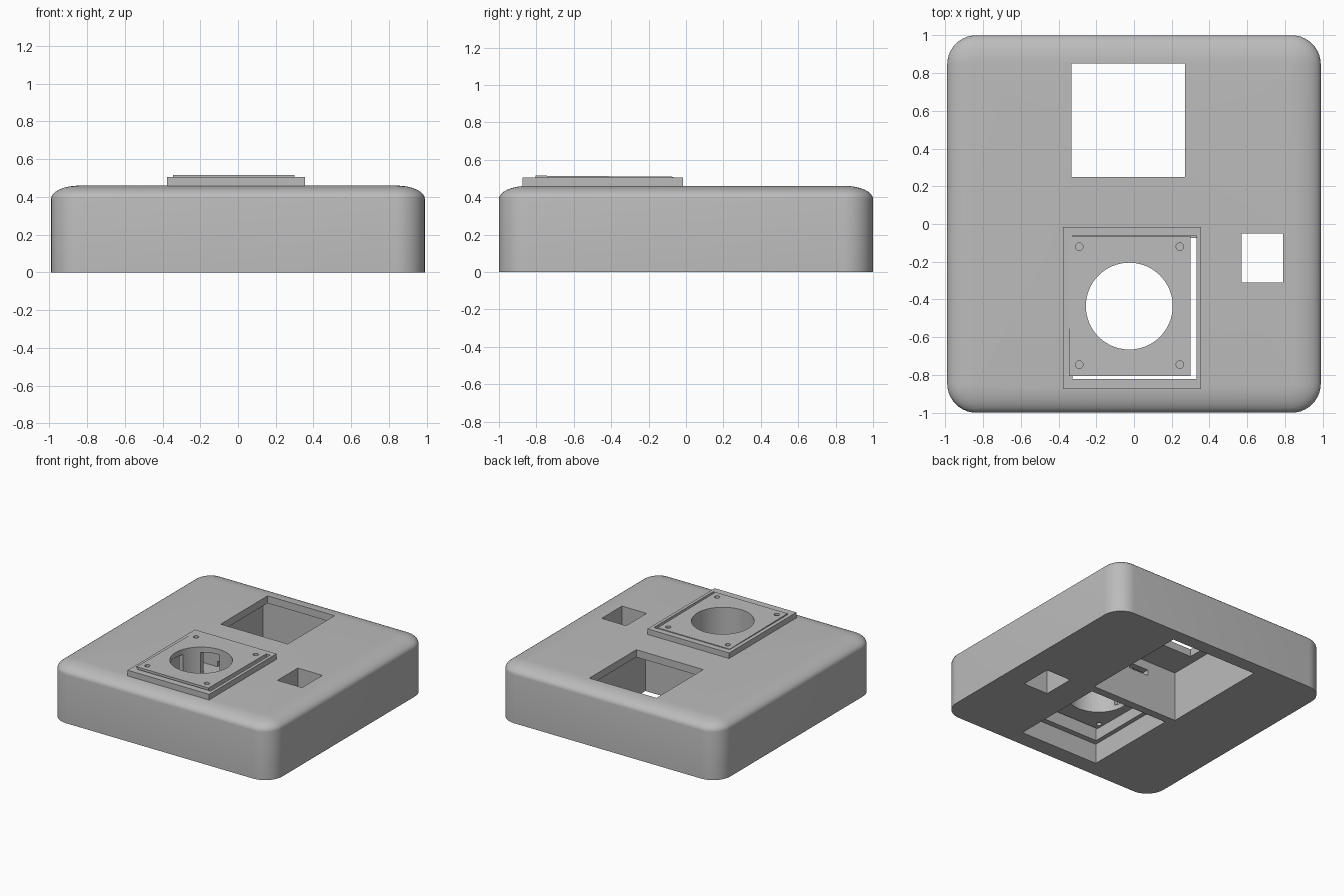
import bpy, bmesh, math

if "Cube" in bpy.data.objects:
    bpy.data.objects.remove(bpy.data.objects["Cube"], do_unlink=True)

grey = bpy.data.materials.new("plain grey")
grey.use_nodes = True
colour = (0.5, 0.5, 0.5, 1)
grey.diffuse_color = colour
grey.node_tree.nodes["Principled BSDF"].inputs["Base Color"].default_value = colour


def make_object(name, bm):
    bmesh.ops.recalc_face_normals(bm, faces=bm.faces)
    mesh = bpy.data.meshes.new(name)
    bm.to_mesh(mesh)
    bm.free()
    mesh.materials.append(grey)
    obj = bpy.data.objects.new(name, mesh)
    bpy.context.collection.objects.link(obj)
    return obj


def box(name, x, y, z):
    bm = bmesh.new()
    bmesh.ops.create_cube(bm, size=1)
    for v in bm.verts:
        for axis, (low, high) in enumerate((x, y, z)):
            v.co[axis] = low if v.co[axis] < 0 else high
    return make_object(name, bm)


def cylinder(name, centre, radius, z, sides=64):
    bm = bmesh.new()
    bmesh.ops.create_cone(bm, cap_ends=True, segments=sides, radius1=radius,
                          radius2=radius, depth=z[1] - z[0])
    bmesh.ops.translate(bm, verts=bm.verts, vec=(*centre, sum(z) / 2))
    return make_object(name, bm)


def combine(target, tool, operation="DIFFERENCE"):
    mod = target.modifiers.new("combine", "BOOLEAN")
    mod.operation, mod.solver, mod.object = operation, "EXACT", tool
    bpy.context.view_layer.objects.active = target
    bpy.ops.object.modifier_apply(modifier=mod.name)
    bpy.data.objects.remove(tool, do_unlink=True)


def smooth(obj):
    bpy.ops.object.select_all(action="DESELECT")
    obj.select_set(True)
    bpy.context.view_layer.objects.active = obj
    bpy.ops.object.shade_smooth_by_angle(angle=math.radians(30))


def rounded_block(name, half_x, half_y, radius, profile, steps=10):
    """Stack rounded rectangles, each drawn in by an inset at a height."""
    bm = bmesh.new()
    rings = []
    for inset, z in profile:
        ring = []
        for quarter, (sx, sy) in enumerate(((1, 1), (-1, 1), (-1, -1), (1, -1))):
            for i in range(steps + 1):
                a = (quarter + i / steps) * math.pi / 2
                r = radius - inset
                ring.append(bm.verts.new((sx * (half_x - radius) + r * math.cos(a),
                                          sy * (half_y - radius) + r * math.sin(a), z)))
        rings.append(ring)
    for low, high in zip(rings, rings[1:]):
        for i in range(len(low)):
            j = (i + 1) % len(low)
            bm.faces.new((low[i], low[j], high[j], high[i]))
    bm.faces.new(rings[0][::-1])
    bm.faces.new(rings[-1])
    return make_object(name, bm)


# Housing with rounded corners and a softly domed top edge
profile = [(0, 0)]
for i in range(9):
    a = i / 8 * math.pi / 2
    profile.append((0.15 * (1 - math.cos(a)), 0.39 + 0.07 * math.sin(a)))
housing = rounded_block("housing", 0.99, 1.0, 0.155, profile)

# Raised rim around the insert
combine(housing, box("rim", (-0.375, 0.355), (-0.875, -0.015), (0.35, 0.505)), "UNION")

# Large pocket from below, with a smaller window through the top
combine(housing, box("pocket_cut", (-0.40, 0.37), (-0.01, 0.89), (-0.1, 0.40)))
combine(housing, box("window_cut", (-0.33, 0.27), (0.25, 0.85), (0.3, 0.6)))

# Small square opening
combine(housing, box("small_window_cut", (0.57, 0.79), (-0.31, -0.05), (-0.1, 0.6)))

# Stepped opening for the insert, and a wire slot between the two bays
combine(housing, box("bay_cut", (-0.36, 0.34), (-0.865, -0.075), (-0.1, 0.16)))
combine(housing, box("opening_cut", (-0.325, 0.33), (-0.82, -0.062), (0.1, 0.6)))
combine(housing, box("slot_cut", (-0.14, 0.12), (-0.1, 0.05), (0.285, 0.33)))
smooth(housing)

# Insert: two square flanges joined by a tube
centre = (-0.025, -0.435)
span_x, span_y = (-0.345, 0.30), (-0.805, -0.066)
insert = box("insert", span_x, span_y, (0.47, 0.512))
combine(insert, box("lower_flange", span_x, span_y, (0.25, 0.29)), "UNION")
combine(insert, cylinder("tube", centre, 0.26, (0.27, 0.49)), "UNION")
combine(insert, cylinder("bore_cut", centre, 0.23, (0.1, 0.7)))

# Openings in the tube wall
combine(insert, box("side_gap_cut", (-0.32, -0.15), (-0.51, -0.36), (0.29, 0.47)))
combine(insert, box("back_gap_cut", (-0.16, -0.02), (-0.3, -0.1), (0.29, 0.47)))

# Screw holes, blind above and through below
for x in (-0.29, 0.243):
    for y in (-0.745, -0.12):
        for z in ((0.485, 0.6), (0.2, 0.35)):
            combine(insert, cylinder("screw_cut", (x, y), 0.02, z, 20))

# The insert sits slightly tipped, higher at the front
tilt = -0.008
for v in insert.data.vertices:
    v.co.z += tilt * (v.co.y - centre[1])
smooth(insert)
